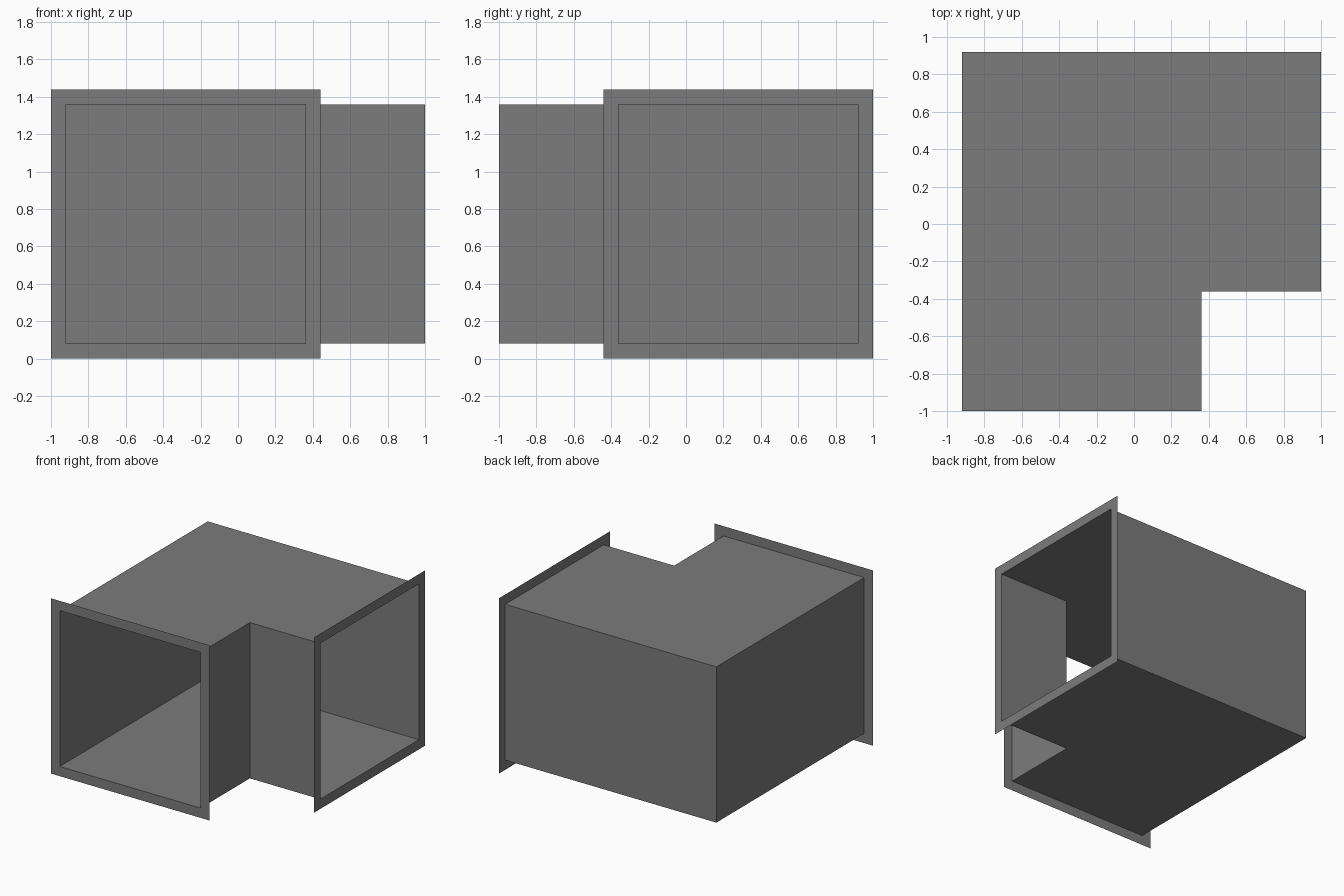
import bpy, bmesh

if "Cube" in bpy.data.objects:
    bpy.data.objects.remove(bpy.data.objects["Cube"])

LOW, HIGH = 0.08, 1.36      # duct floor and ceiling
RIM = 0.08                  # flange width
PLAN = [(-0.92, -1), (0.36, -1), (0.36, -0.36), (1, -0.36), (1, 0.92), (-0.92, 0.92)]
OPEN_SIDES = {0, 3}         # plan edges left open as duct mouths

# Dark grey sheet metal
metal = bpy.data.materials.new("dark_sheet_metal")
metal.diffuse_color = (0.2, 0.2, 0.2, 1)
metal.use_nodes = True
metal.node_tree.nodes["Principled BSDF"].inputs["Base Color"].default_value = metal.diffuse_color


def finish(bm, name):
    mesh = bpy.data.meshes.new(name)
    bm.to_mesh(mesh)
    bm.free()
    mesh.materials.append(metal)
    obj = bpy.data.objects.new(name, mesh)
    bpy.context.collection.objects.link(obj)
    return obj


def rectangle(a, b, grow):
    """Upright rectangle over plan edge a-b, grown outward in its own plane."""
    dx, dy = b[0] - a[0], b[1] - a[1]
    length = (dx * dx + dy * dy) ** 0.5
    ux, uy = dx / length * grow, dy / length * grow
    p, q = (a[0] - ux, a[1] - uy), (b[0] + ux, b[1] + uy)
    return [(*p, LOW - grow), (*q, LOW - grow), (*q, HIGH + grow), (*p, HIGH + grow)]


# L-shaped sheet duct: floor, ceiling and walls, open at both mouths
bm = bmesh.new()
floor = [bm.verts.new((x, y, LOW)) for x, y in PLAN]
ceiling = [bm.verts.new((x, y, HIGH)) for x, y in PLAN]
bm.faces.new(floor[::-1])
bm.faces.new(ceiling)
for i in range(len(PLAN)):
    j = (i + 1) % len(PLAN)
    if i not in OPEN_SIDES:
        bm.faces.new((floor[i], floor[j], ceiling[j], ceiling[i]))
finish(bm, "duct_elbow")


# Flat flange frame around each mouth
def flange(name, side):
    a, b = PLAN[side], PLAN[side + 1]
    bm = bmesh.new()
    inner = [bm.verts.new(p) for p in rectangle(a, b, 0)]
    outer = [bm.verts.new(p) for p in rectangle(a, b, RIM)]
    for i in range(4):
        j = (i + 1) % 4
        bm.faces.new((outer[i], outer[j], inner[j], inner[i]))
    finish(bm, name)


flange("front_flange", 0)
flange("right_flange", 3)
